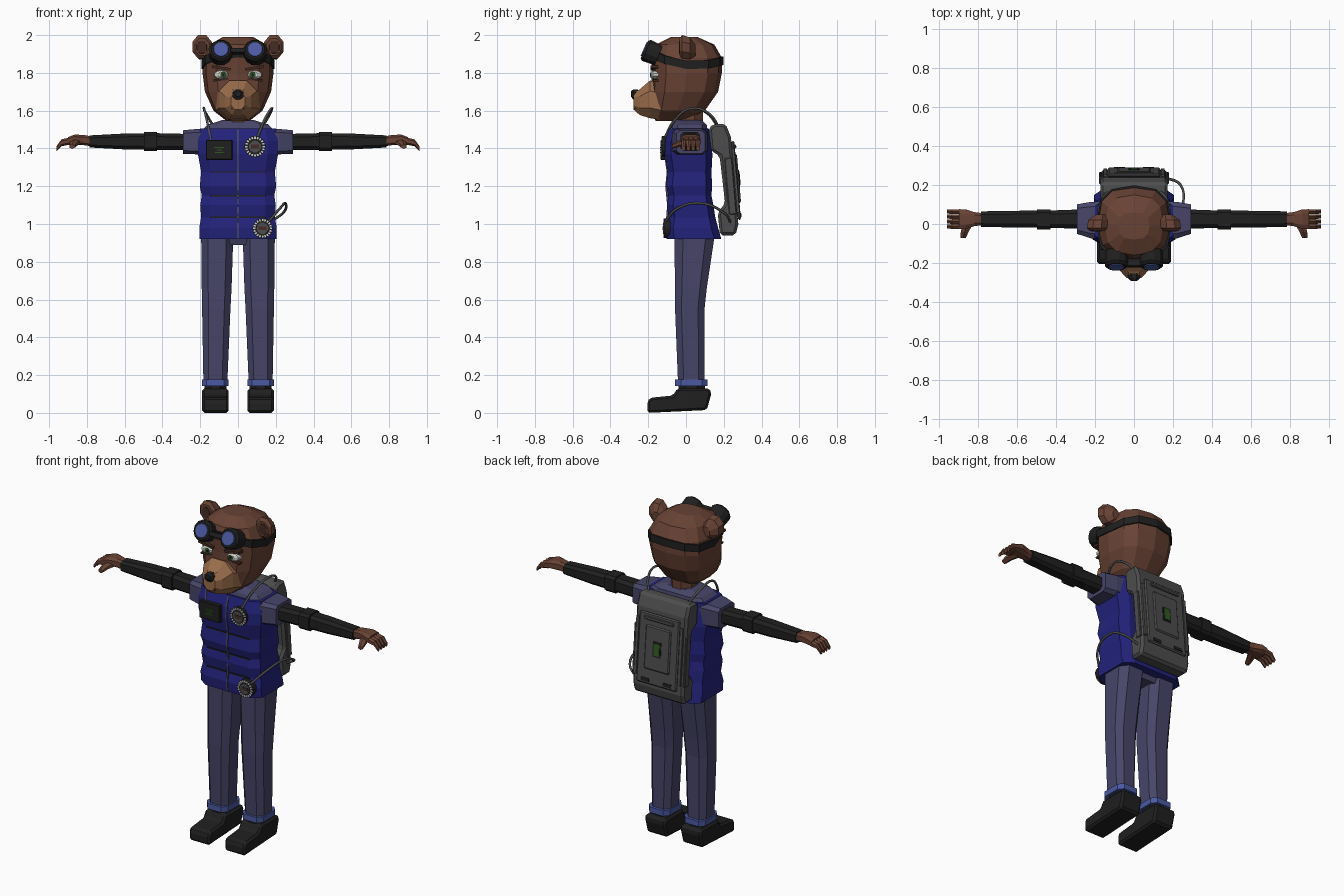
import bpy, bmesh, math
from mathutils import Matrix, Vector

default_cube = bpy.data.objects.get("Cube")
if default_cube:
    bpy.data.objects.remove(default_cube, do_unlink=True)


def material(name, red, green, blue):
    mat = bpy.data.materials.new(name)
    mat.use_nodes = True
    colour = (red, green, blue, 1)
    mat.diffuse_color = colour
    mat.node_tree.nodes["Principled BSDF"].inputs["Base Color"].default_value = colour
    return mat


FUR = material("brown fur", .14, .055, .035)
DARK_FUR = material("dark brown fur", .06, .025, .017)
TAN = material("tan muzzle", .32, .15, .07)
VEST = material("deep blue vest", .016, .016, .2)
CLOTH = material("slate blue cloth", .063, .06, .14)
TRIM = material("light blue trim", .07, .1, .36)
BLACK = material("black rubber", .014, .014, .014)
GREY = material("grey shell", .075, .075, .075)
WHITE = material("off white", .6, .6, .57)
GREEN = material("dark green light", .03, .1, .015)


def finish(name, bm, mat, mirror=False, bevel=0.0):
    bmesh.ops.recalc_face_normals(bm, faces=bm.faces)
    mesh = bpy.data.meshes.new(name)
    bm.to_mesh(mesh)
    bm.free()
    mesh.materials.append(mat)
    obj = bpy.data.objects.new(name, mesh)
    bpy.context.collection.objects.link(obj)
    if bevel:
        mod = obj.modifiers.new("bevel", "BEVEL")
        mod.width = bevel
        mod.segments = 1
    if mirror:
        obj.modifiers.new("mirror", "MIRROR")
    return obj


def ring(axis, pos, a, b, ra, rb, n=8, p=1.0, turn=.5):
    """Rounded polygon across an axis; a small p makes it boxy."""
    unit = []
    for i in range(n):
        t = math.tau * (i + turn) / n
        unit.append([math.copysign(abs(f) ** p, f) if abs(f) > 1e-6 else 0
                     for f in (math.cos(t), math.sin(t))])
    ma = max(u for u, v in unit)
    mb = max(v for u, v in unit)
    pts = [(a + ra * u / ma, b + rb * v / mb) for u, v in unit]
    place = {"x": lambda u, v: (pos, u, v),
             "y": lambda u, v: (u, pos, v),
             "z": lambda u, v: (u, v, pos)}[axis]
    return [place(u, v) for u, v in pts]


def loft(name, rings, mat, mirror=False, bevel=0.0, cap=True, matrix=None):
    bm = bmesh.new()
    rows = [[bm.verts.new(co) for co in r] for r in rings]
    n = len(rows[0])
    for low, high in zip(rows, rows[1:]):
        for i in range(n):
            j = (i + 1) % n
            bm.faces.new((low[i], low[j], high[j], high[i]))
    if cap:
        bm.faces.new(rows[0])
        bm.faces.new(rows[-1])
    if matrix:
        bm.transform(matrix)
    return finish(name, bm, mat, mirror, bevel)


def stack(name, axis, rows, mat, n=8, p=1.0, turn=.5, **options):
    return loft(name, [ring(axis, *r, n=n, p=p, turn=turn) for r in rows], mat, **options)


def box(name, centre, size, mat, turn=0, axis="X", **options):
    bm = bmesh.new()
    bmesh.ops.create_cube(bm, size=1)
    bm.transform(Matrix.Translation(centre) @ Matrix.Rotation(turn, 4, axis)
                 @ Matrix.Diagonal((*size, 1)))
    return finish(name, bm, mat, **options)


def prism(name, profile, x0, x1, mat, **options):
    return loft(name, [[(x, y, z) for y, z in profile] for x in (x0, x1)], mat, **options)


def hose(name, points):
    curve = bpy.data.curves.new(name, "CURVE")
    curve.dimensions = "3D"
    curve.bevel_depth = .007
    curve.bevel_resolution = 1
    curve.resolution_u = 5
    line = curve.splines.new("BEZIER")
    line.bezier_points.add(len(points) - 1)
    for knot, co in zip(line.bezier_points, points):
        knot.co = co
        knot.handle_left_type = knot.handle_right_type = "AUTO"
    curve.materials.append(GREY)
    bpy.context.collection.objects.link(bpy.data.objects.new(name, curve))


def body_rows(rows):
    """Turn (height, front, back, half width) into ring arguments."""
    return [(z, 0, (f + b) / 2, w, (b - f) / 2) for z, f, b, w in rows]


# Head, neck and muzzle
stack("head", "z", body_rows([
    (1.545, -.16, .02, .06), (1.6, -.19, .1, .13), (1.7, -.185, .17, .175),
    (1.8, -.18, .19, .188), (1.88, -.185, .19, .185), (1.95, -.16, .15, .15),
    (1.99, -.08, .06, .08)]), FUR, n=12, p=.75, turn=0)
stack("neck", "z", [(1.48, 0, .02, .07, .07), (1.62, 0, .01, .07, .08)], FUR)
stack("muzzle", "y", [(-.13, 0, 1.645, .118, .095), (-.19, 0, 1.66, .1, .1),
                      (-.245, 0, 1.645, .068, .068), (-.277, 0, 1.65, .038, .045)], TAN, p=.9)
stack("nose", "y", [(-.255, 0, 1.685, .03, .026), (-.28, 0, 1.685, .03, .026),
                    (-.292, 0, 1.69, .016, .014)], BLACK)
box("mouth", (0, -.262, 1.612), (.07, .02, .006), DARK_FUR)

# Eyes and brows
stack("eye", "y", [(-.13, .09, 1.79, .04, .026), (-.175, .088, 1.79, .036, .023),
                   (-.186, .083, 1.79, .022, .016)], WHITE, n=10, mirror=True)
stack("iris", "y", [(-.18, .078, 1.79, .016, .017), (-.189, .078, 1.79, .015, .016)],
      GREEN, n=10, mirror=True)
stack("pupil", "y", [(-.185, .078, 1.79, .007, .008), (-.191, .078, 1.79, .007, .008)],
      BLACK, mirror=True)
box("brow", (.088, -.168, 1.826), (.1, .04, .014), DARK_FUR, turn=-.15, axis="Y", mirror=True)
box("lower_lid", (.09, -.16, 1.764), (.08, .03, .01), DARK_FUR, turn=.1, axis="Y", mirror=True)

# Ears
stack("ear", "y", [(-.035, .19, 1.938, .038, .045), (-.02, .19, 1.938, .052, .062),
                   (.02, .185, 1.93, .05, .058), (.05, .17, 1.92, .025, .03)],
      FUR, mirror=True)
stack("inner_ear", "y", [(-.03, .192, 1.936, .028, .034), (-.038, .192, 1.936, .026, .032)],
      DARK_FUR, mirror=True)

# Goggles and strap
band = ring("z", 0, 0, .003, .194, .196, n=12, p=.75, turn=0)
strap = loft("goggle_strap", [[(x, y, 1.84 + 1.1 * (y - .05) ** 2 + dz) for x, y, z in band]
                              for dz in (-.022, .022)], BLACK, cap=False)
strap.modifiers.new("thickness", "SOLIDIFY").thickness = .014
tilt = Matrix.Translation((.09, -.2, 1.915)) @ Matrix.Rotation(-.4, 4, "X")
stack("goggle_cup", "y", [(.06, 0, 0, .06, .055), (-.01, 0, 0, .06, .06),
                          (-.022, 0, 0, .05, .05)], BLACK, n=12, mirror=True, matrix=tilt)
stack("goggle_lens", "y", [(-.015, 0, 0, .042, .042), (-.027, 0, 0, .038, .038)],
      TRIM, n=12, mirror=True, matrix=tilt)
box("goggle_bridge", (0, -.205, 1.915), (.08, .03, .025), BLACK, turn=-.4)

# Quilted vest, zip and shirt
stack("vest", "z", body_rows([
    (1.505, -.09, .12, .2), (1.44, -.11, .13, .212), (1.37, -.113, .14, .212),
    (1.275, -.096, .135, .195), (1.2, -.106, .138, .202), (1.15, -.092, .135, .192),
    (1.1, -.102, .145, .2), (1.035, -.092, .155, .195), (.98, -.105, .17, .205),
    (.92, -.1, .187, .205)]), VEST, p=.35)
prism("vest_zip", [(-.094, 1.5), (-.115, 1.44), (-.117, 1.37), (-.102, 1.275),
                   (-.11, 1.2), (-.1, 1.1), (-.109, .98), (-.104, .92), (-.07, .92),
                   (-.07, 1.5)], -.005, .005, CLOTH)
for height in (1.275, 1.15, 1.035):
    front = -.099 if height > 1.2 else -.095
    box("vest_seam", (0, front, height), (.29, .006, .007), BLACK)
stack("shirt_yoke", "z", body_rows([(1.49, -.08, .115, .2), (1.525, -.07, .11, .16),
                                    (1.55, -.05, .085, .085)]), CLOTH, p=.4)
stack("shirt_sleeve", "x", [(.16, .02, 1.436, .095, .066), (.22, .02, 1.436, .094, .067),
                            (.292, .025, 1.434, .076, .062)], CLOTH, p=.35, mirror=True)

# Arms and hands
stack("arm", "x", [(.27, .025, 1.434, .05, .043), (.44, .025, 1.437, .044, .044),
                   (.6, .025, 1.437, .043, .042), (.785, .025, 1.437, .04, .032)],
      BLACK, p=.6, mirror=True)
stack("elbow_pad", "x", [(.43, .023, 1.437, .052, .05), (.498, .023, 1.437, .052, .05)],
      BLACK, p=.4, mirror=True)
stack("palm", "x", [(.77, .025, 1.437, .03, .026), (.82, .025, 1.445, .036, .027),
                    (.865, .025, 1.447, .05, .026), (.9, .025, 1.44, .051, .02)],
      FUR, p=.6, mirror=True)
for i in range(4):
    y = -.013 + .0255 * i
    stack("finger", "x", [(.885, y, 1.44, .012, .019), (.935, y, 1.43, .012, .018),
                          (.96, y, 1.4, .01, .013)], FUR, n=6, mirror=True)
stack("thumb", "y", [(.01, .85, 1.437, .028, .02), (-.04, .87, 1.425, .02, .017),
                     (-.073, .878, 1.41, .014, .012)], FUR, n=6, mirror=True)

# Trousers and shoes
stack("hips", "z", [(.89, 0, .045, .07, .08), (.95, 0, .045, .18, .1)], CLOTH, p=.5)
stack("trouser_leg", "z", [(.15, .12, .028, .063, .07), (.55, .115, .02, .075, .078),
                           (.66, .113, .026, .079, .084), (.94, .11, .045, .085, .107)],
      CLOTH, p=.65, mirror=True)
stack("trouser_cuff", "z", [(.142, .12, .029, .071, .086), (.176, .12, .029, .071, .086)],
      TRIM, p=.5, mirror=True)
stack("ankle", "z", [(.1, .12, .03, .058, .07), (.15, .12, .03, .058, .07)], BLACK, mirror=True)
prism("shoe", [(-.205, 0), (.11, .015), (.135, .105), (.125, .13), (-.045, .13),
               (-.07, .092), (-.19, .08), (-.205, .06)], .05, .19, BLACK, mirror=True, bevel=.012)

# Backpack, hollow toward the wearer's back
prism("backpack_shell", [(.12, 1.51), (.15, 1.53), (.21, 1.53), (.238, 1.46), (.277, 1.0),
                         (.262, .94), (.18, .94), (.168, 1.06), (.207, 1.11),
                         (.178, 1.36), (.13, 1.39)], -.172, .172, GREY, bevel=.014)
slope = Matrix.Translation((0, .2575, 1.23)) @ Matrix.Rotation(.085, 4, "X")


def pack_plate(name, x, z, width, height, depth, mat, **options):
    centre = slope @ Vector((x, depth / 2, z))
    return box(name, centre, (width, depth, height), mat, turn=.085, **options)


pack_plate("backpack_back_panel", 0, 0, .27, .42, .016, GREY, bevel=.007)
pack_plate("backpack_inner_panel", 0, .01, .17, .26, .024, GREY, bevel=.007)
pack_plate("backpack_light_frame", 0, .01, .055, .09, .027, BLACK)
pack_plate("backpack_light", 0, .01, .038, .072, .03, GREEN)
pack_plate("backpack_top_ridge", 0, .18, .2, .02, .024, GREY, bevel=.004)
pack_plate("backpack_vent", .075, -.185, .055, .02, .02, BLACK, mirror=True)
pack_plate("backpack_side_rail", .148, 0, .018, .34, .012, GREY, mirror=True)
box("backpack_side_pocket", (.172, .236, 1.2), (.014, .04, .3), GREY,
    turn=.085, mirror=True, bevel=.004)

# Chest screen with a small readout
box("chest_screen", (-.1, -.118, 1.392), (.14, .032, .106), BLACK, bevel=.004)
for i, width in enumerate((.05, .03, .045)):
    box("screen_readout", (-.1, -.135, 1.405 - .013 * i), (width, .003, .006), GREEN)


# Round gauges with studded rims
def gauge(x, z, radius, y):
    stack("gauge_body", "y", [(-.08, x, z, radius, radius), (y, x, z, radius, radius)],
          BLACK, n=20)
    for i in range(20):
        t = math.tau * i / 20
        box("gauge_stud", (x + .86 * radius * math.cos(t), y, z + .86 * radius * math.sin(t)),
            (.013, .006, .008), WHITE, turn=-t, axis="Y")
    stack("gauge_dial", "y", [(y + .01, x, z, .6 * radius, .6 * radius),
                              (y - .004, x, z, .58 * radius, .58 * radius)], GREY, n=16)
    box("gauge_label", (x, y - .005, z), (radius * .8, .004, radius * .35), DARK_FUR)


gauge(.09, 1.41, .055, -.126)
gauge(.13, .977, .052, -.117)

# Hoses from the pack
hose("left_shoulder_hose", [(.12, .18, 1.5), (.17, .12, 1.585), (.178, .03, 1.612),
                            (.14, -.06, 1.55), (.1, -.115, 1.45)])
hose("right_shoulder_hose", [(-.12, .18, 1.5), (-.175, .1, 1.595), (-.18, .02, 1.612),
                             (-.165, -.06, 1.55), (-.14, -.11, 1.43)])
hose("waist_hose", [(.15, .24, 1.0), (.24, .2, 1.06), (.25, .08, 1.11),
                    (.22, -.05, 1.08), (.16, -.11, 1.01)])
